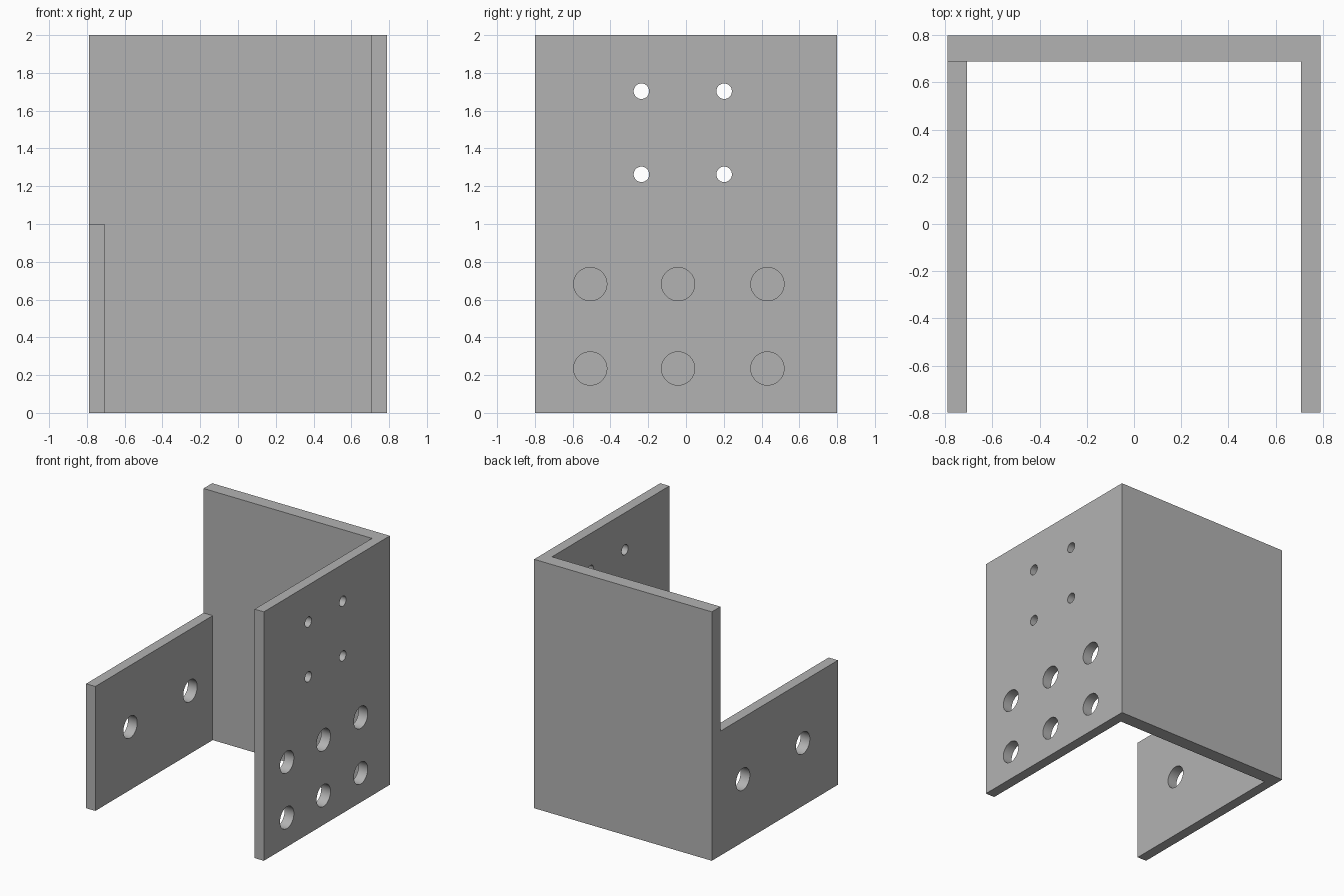
import bpy
import bmesh
import math
from mathutils import Matrix, Vector

cube = bpy.data.objects.get("Cube")
if cube:
    bpy.data.objects.remove(cube, do_unlink=True)

HALF_X, HALF_Y, HEIGHT = 0.79, 0.8, 2.0
WALL_IN = 0.708      # inner face of both side plates
BACK_IN = 0.69       # inner face of the back plate
SHORT_TOP = 1.0      # top of the short side plate


def add_object(name, bm):
    bmesh.ops.recalc_face_normals(bm, faces=bm.faces)
    mesh = bpy.data.meshes.new(name)
    bm.to_mesh(mesh)
    bm.free()
    obj = bpy.data.objects.new(name, mesh)
    bpy.context.collection.objects.link(obj)
    return obj


def cut(target, cutter):
    """Subtract the cutter, then remove it."""
    bpy.context.view_layer.objects.active = target
    mod = target.modifiers.new("cut", 'BOOLEAN')
    mod.operation = 'DIFFERENCE'
    mod.solver = 'EXACT'
    mod.object = cutter
    bpy.ops.object.modifier_apply(modifier=mod.name)
    bpy.data.objects.remove(cutter, do_unlink=True)


def drill(target, x, y, z, radius):
    """Bore a round hole along x through the side plate at x."""
    bm = bmesh.new()
    place = Matrix.Translation((x, y, z)) @ Matrix.Rotation(math.pi / 2, 4, 'Y')
    bmesh.ops.create_cone(bm, cap_ends=True, segments=48, radius1=radius,
                          radius2=radius, depth=0.4, matrix=place)
    cut(target, add_object("hole_cutter", bm))


# U-shaped bracket: footprint raised to full height
outline = [(-HALF_X, -HALF_Y), (-WALL_IN, -HALF_Y), (-WALL_IN, BACK_IN),
           (WALL_IN, BACK_IN), (WALL_IN, -HALF_Y), (HALF_X, -HALF_Y),
           (HALF_X, HALF_Y), (-HALF_X, HALF_Y)]
bm = bmesh.new()
base = bm.faces.new([bm.verts.new((x, y, 0)) for x, y in outline])
raised = bmesh.ops.extrude_face_region(bm, geom=[base])["geom"]
bmesh.ops.translate(bm, vec=Vector((0, 0, HEIGHT)),
                    verts=[v for v in raised if isinstance(v, bmesh.types.BMVert)])
bracket = add_object("mounting_bracket", bm)

# Lower the right side plate to half height, in front of the back plate
bm = bmesh.new()
bmesh.ops.create_cube(bm, size=1, matrix=Matrix.Translation(
    (-HALF_X, BACK_IN - 1, SHORT_TOP + 1)) @ Matrix.Diagonal((0.4, 2, 2, 1)))
cut(bracket, add_object("notch_cutter", bm))

# Tall plate: four small holes above, six large holes below
for z in (1.263, 1.703):
    for y in (-0.236, 0.202):
        drill(bracket, HALF_X, y, z, 0.041)
for z in (0.235, 0.682):
    for y in (-0.507, -0.042, 0.431):
        drill(bracket, HALF_X, y, z, 0.088)

# Short plate: two large holes
for y in (-0.356, 0.405):
    drill(bracket, -HALF_X, y, 0.505, 0.088)

# Plain grey metal
grey = bpy.data.materials.new("grey_metal")
grey.use_nodes = True
colour = (0.45, 0.45, 0.45, 1)
grey.diffuse_color = colour
grey.node_tree.nodes["Principled BSDF"].inputs["Base Color"].default_value = colour
bracket.data.materials.clear()
bracket.data.materials.append(grey)

# Smooth hole walls, sharp plate edges
bpy.ops.object.select_all(action='DESELECT')
bracket.select_set(True)
bpy.context.view_layer.objects.active = bracket
bpy.ops.object.shade_smooth_by_angle(angle=math.radians(30))
